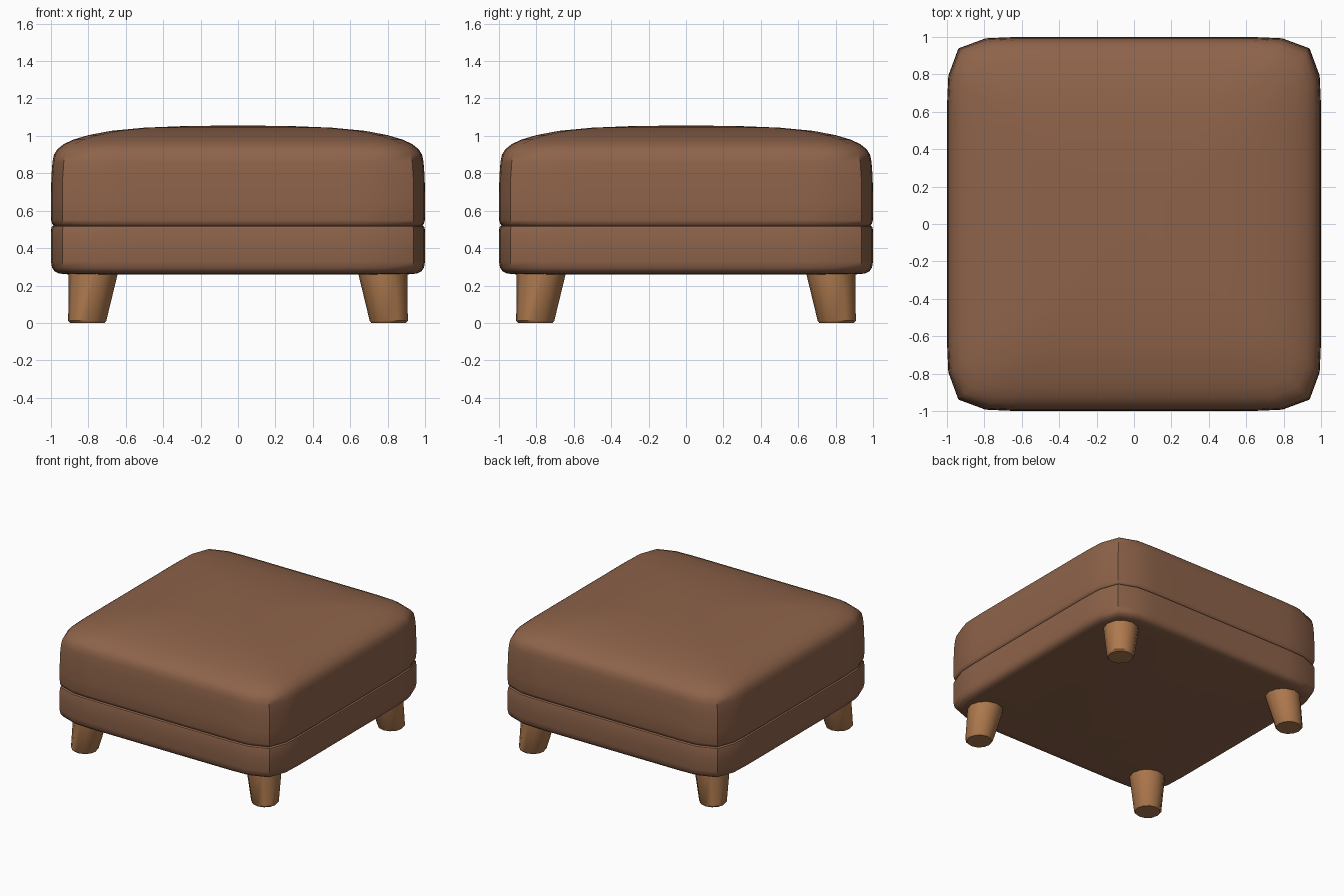
import bpy, bmesh
from math import sin, cos, pi, copysign, radians

if "Cube" in bpy.data.objects:
    bpy.data.objects.remove(bpy.data.objects["Cube"])


def material(name, color):
    m = bpy.data.materials.new(name)
    m.diffuse_color = (*color, 1)
    m.use_nodes = True
    m.node_tree.nodes["Principled BSDF"].inputs["Base Color"].default_value = m.diffuse_color
    return m


fabric = material("brown_fabric", (0.27, 0.125, 0.068))
wood = material("light_wood", (0.42, 0.19, 0.075))


def loft(name, rings, mat, cap_start=False, cap_end=False, angle=40):
    """Skin a list of equal-length point rings."""
    bm = bmesh.new()
    loops = [[bm.verts.new(p) for p in ring] for ring in rings]
    n = len(loops[0])
    for a, b in zip(loops, loops[1:]):
        for i in range(n):
            j = (i + 1) % n
            bm.faces.new((a[i], a[j], b[j], b[i]))
    if cap_start:
        bm.faces.new(loops[0][::-1])
    if cap_end:
        bm.faces.new(loops[-1])
    me = bpy.data.meshes.new(name)
    bm.to_mesh(me)
    bm.free()
    me.materials.append(mat)
    ob = bpy.data.objects.new(name, me)
    bpy.context.collection.objects.link(ob)
    bpy.ops.object.select_all(action='DESELECT')
    ob.select_set(True)
    bpy.context.view_layer.objects.active = ob
    bpy.ops.object.shade_smooth_by_angle(angle=radians(angle))
    return ob


def soft_square(half, z, power=11, n=96):
    """Square ring with softly rounded corners, evenly spread round the outline."""
    pts = []
    for i in range(n):
        side, t = divmod(i, n // 4)
        a = pi / 4 * (2 * t / (n // 4) - 1)
        a = a * (0.6 + 0.4 * (a / (pi / 4)) ** 2) + side * pi / 2
        c, s = cos(a), sin(a)
        r = half / (abs(c) ** power + abs(s) ** power) ** (1 / power)
        pts.append((r * c, r * s, z))
    return pts


# Lower upholstered base, open where it meets the cushion
base = [(0.91, 0.26), (0.955, 0.264), (0.98, 0.275), (0.994, 0.295), (1.0, 0.33),
        (1.0, 0.42), (0.999, 0.50), (0.995, 0.515), (0.985, 0.522)]
loft("base", [soft_square(s, z) for s, z in base], fabric, cap_start=True)

# Domed seat cushion
seat = [(0.985, 0.522), (0.994, 0.53), (0.999, 0.55), (1.0, 0.65), (0.998, 0.78),
        (0.992, 0.86), (0.984, 0.90), (0.965, 0.93), (0.93, 0.957), (0.88, 0.98),
        (0.80, 1.004), (0.68, 1.027), (0.5, 1.044), (0.3, 1.052), (0.1, 1.055)]
loft("seat_cushion", [soft_square(s, z) for s, z in seat], fabric, cap_end=True)


# Four tapered legs, splayed towards the corners
def circle(cx, cy, r, z, n=12):
    return [(cx + r * cos(2 * pi * i / n), cy + r * sin(2 * pi * i / n), z) for i in range(n)]


leg = [(0.805, 0.092, 0.0), (0.806, 0.102, 0.012), (0.772, 0.133, 0.28)]
for yn, sy in (("front", -1), ("back", 1)):
    for xn, sx in (("left", -1), ("right", 1)):
        loft(f"{yn}_{xn}_leg", [circle(sx * c, sy * c, r, z) for c, r, z in leg],
             wood, cap_start=True, cap_end=True)
